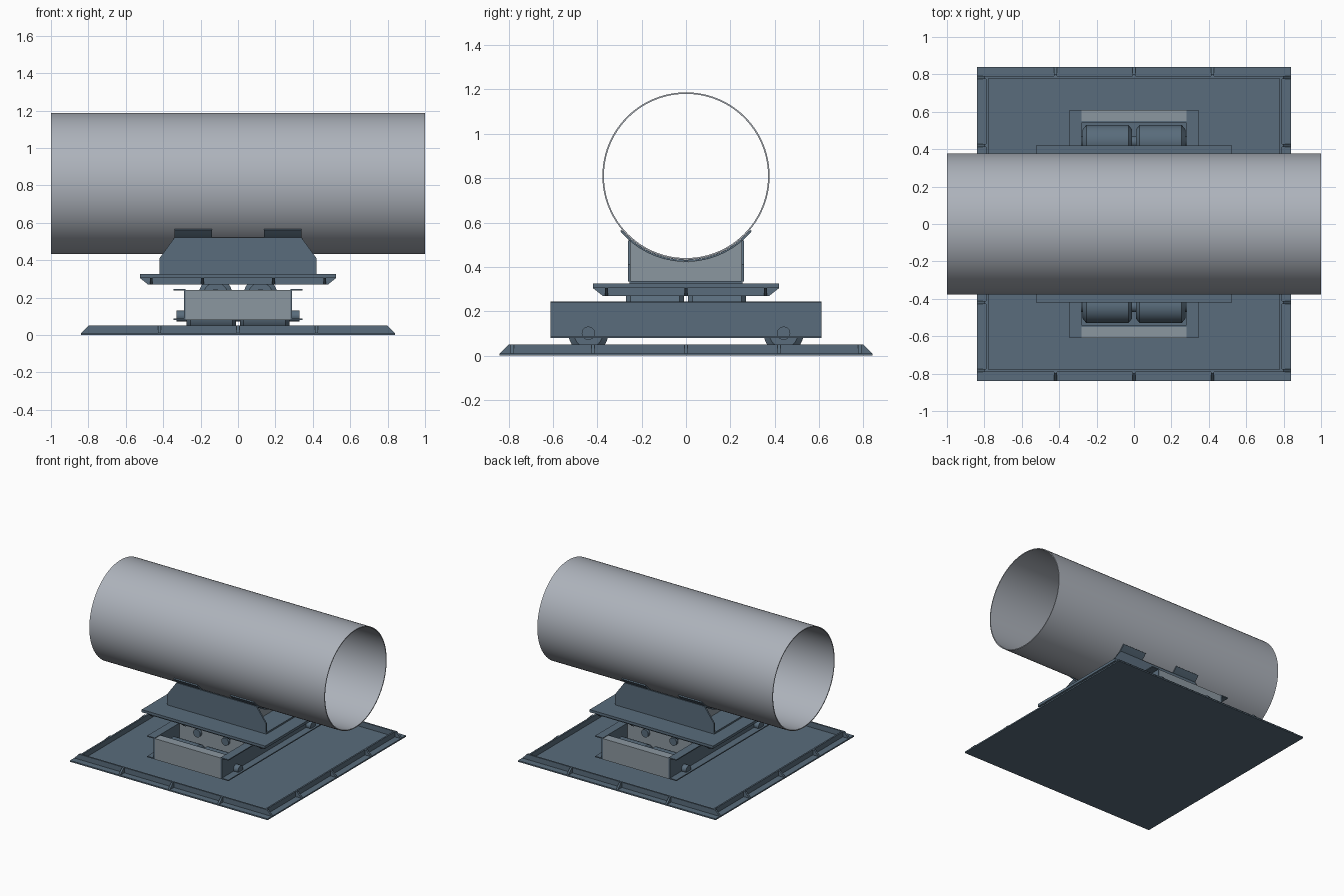
import bpy, bmesh
from math import sin, cos, pi, radians, asin, sqrt
from mathutils import Vector

if "Cube" in bpy.data.objects:
    bpy.data.objects.remove(bpy.data.objects["Cube"])


def material(name, rgb):
    m = bpy.data.materials.new(name)
    m.diffuse_color = (*rgb, 1)
    m.use_nodes = True
    m.node_tree.nodes["Principled BSDF"].inputs["Base Color"].default_value = m.diffuse_color
    return m


BLUE = material("painted_steel", (0.10, 0.15, 0.20))
LIGHT = material("light_steel", (0.26, 0.31, 0.35))
PIPE = material("pipe_steel", (0.42, 0.45, 0.50))


def finish(bm, name, mat, smooth=False):
    bmesh.ops.recalc_face_normals(bm, faces=bm.faces)
    me = bpy.data.meshes.new(name)
    bm.to_mesh(me)
    bm.free()
    me.materials.append(mat)
    ob = bpy.data.objects.new(name, me)
    bpy.context.collection.objects.link(ob)
    if smooth:
        bpy.ops.object.select_all(action='DESELECT')
        bpy.context.view_layer.objects.active = ob
        ob.select_set(True)
        bpy.ops.object.shade_smooth_by_angle(angle=radians(30))
    return ob


def prism(name, pts, axis, a, b, mat, smooth=False):
    """Extrude a profile from a to b; profile is (y,z) for axis x, (x,z) for axis y."""
    bm = bmesh.new()
    place = (lambda p, t: (t, p[0], p[1])) if axis == 'x' else (lambda p, t: (p[0], t, p[1]))
    face = bm.faces.new([bm.verts.new(place(p, a)) for p in pts])
    ext = bmesh.ops.extrude_face_region(bm, geom=[face])
    shift = Vector(place((0, 0), b - a))
    bmesh.ops.translate(bm, vec=shift, verts=[v for v in ext['geom'] if isinstance(v, bmesh.types.BMVert)])
    return finish(bm, name, mat, smooth)


def box(name, x, y, z, mat=BLUE):
    return prism(name, [(x[0], z[0]), (x[1], z[0]), (x[1], z[1]), (x[0], z[1])], 'y', y[0], y[1], mat)


def lathe(name, profile, axis, centre, mat, closed=False, n=48):
    """Turn (position, radius) points about the x or y axis."""
    bm = bmesh.new()
    rings = []
    for t, r in profile:
        ring = []
        for i in range(n):
            u, w = r * cos(2 * pi * i / n), r * sin(2 * pi * i / n)
            co = Vector((t, u, w)) if axis == 'x' else Vector((u, t, w))
            ring.append(bm.verts.new(co + Vector(centre)))
        rings.append(ring)
    pairs = list(zip(rings, rings[1:])) + ([(rings[-1], rings[0])] if closed else [])
    for p, q in pairs:
        for i in range(n):
            bm.faces.new((p[i], p[(i + 1) % n], q[(i + 1) % n], q[i]))
    if not closed:
        bm.faces.new(rings[0])
        bm.faces.new(rings[-1])
    return finish(bm, name, mat, True)


def rimmed_plate(name, hx, hy, z_plate, z_root, z_tip, inset, ribs_x, ribs_y):
    """Flat plate with upright rim walls and triangular gussets outside them."""
    box(name, (-hx, hx), (-hy, hy), z_plate)
    ix, iy, t = hx - inset, hy - inset, 0.012
    zz = (min(z_root, z_tip), max(z_root, z_tip))
    lip = inset * 0.2
    for s in (-1, 1):
        box(name + "_rim_y", (-ix, ix), sorted((s * iy, s * (iy - t))), zz)
        box(name + "_rim_x", sorted((s * ix, s * (ix - t))), (-iy + t, iy - t), zz)
        for c in ribs_x:
            prism(name + "_gusset", [(s * iy, z_root), (s * hy, z_root), (s * (iy + lip), z_tip), (s * iy, z_tip)],
                  'x', c - 0.007, c + 0.007, BLUE)
        for c in ribs_y:
            prism(name + "_gusset", [(s * ix, z_root), (s * hx, z_root), (s * (ix + lip), z_tip), (s * ix, z_tip)],
                  'y', c - 0.007, c + 0.007, BLUE)


# Base plate and the inverted sliding plate
rimmed_plate("base_plate", 0.84, 0.84, (0, 0.01), 0.01, 0.05, 0.05,
             (-0.42, 0, 0.42), (-0.783, -0.42, 0, 0.42, 0.783))
rimmed_plate("sliding_plate", 0.525, 0.42, (0.305, 0.325), 0.305, 0.27, 0.055,
             (-0.463, -0.19, 0.19, 0.463), (-0.358, 0, 0.358))

# Roller frame: outward channels, end tubes, cross plates
for s in (-1, 1):
    f = 0.008
    channel = [(0.28, 0.08), (0.345, 0.08), (0.345, 0.08 + f), (0.29, 0.08 + f),
               (0.29, 0.245 - f), (0.345, 0.245 - f), (0.345, 0.245), (0.28, 0.245)]
    prism("frame_channel", [(s * x, z) for x, z in channel], 'y', -0.61, 0.61, BLUE)
    box("frame_end_tube", (-0.28, 0.28), sorted((s * 0.55, s * 0.61)), (0.08, 0.24), LIGHT)
    box("frame_end_liner", (-0.28, 0.28), sorted((s * 0.54, s * 0.55)), (0.08, 0.24))
    box("frame_cross_plate", (-0.28, 0.28), sorted((s * 0.29, s * 0.31)), (0.08, 0.24), LIGHT)

# Barrel rollers and their pins
R = 0.09


def roller_set(prefix, axis, centre, half, pin_half):
    for s in (-1, 1):
        prof = [(0.01, R - 0.025), (0.03, R), (half - 0.02, R), (half, R - 0.025)]
        lathe(prefix + "_roller", [(s * t, r) for t, r in prof], axis, centre, BLUE)
    lathe(prefix + "_pin", [(-pin_half, 0.03), (pin_half, 0.03)], axis, centre, BLUE, n=32)


for s in (-1, 1):
    roller_set("lower", 'x', (0, s * 0.44, 0.101), 0.275, 0.33)
    roller_set("upper", 'y', (s * 0.12, 0, 0.215), 0.27, 0.33)

# Pipe
ZC, RO = 0.81, 0.377
lathe("pipe", [(-1, RO), (1, RO), (1, RO - 0.007), (-1, RO - 0.007)], 'x', (0, 0, ZC), PIPE, closed=True, n=96)


def arc(r, a, n=24):
    return [(r * sin(-a + 2 * a * i / n), ZC - r * cos(-a + 2 * a * i / n)) for i in range(n + 1)]


# Saddle: folded tray with slanted cheeks, cross webs and curved pads
for s in (-1, 1):
    cheek = [(-0.42, 0.335), (0.42, 0.335), (0.42, 0.41), (0.34, 0.52), (-0.34, 0.52), (-0.42, 0.41)]
    prism("saddle_cheek", cheek, 'y', s * 0.25, s * 0.262, BLUE)
    r_pad = RO + 0.010
    web = [(-0.25, 0.337), (0.25, 0.337)] + arc(r_pad, asin(0.25 / r_pad))[::-1]
    prism("saddle_web", web, 'x', s * 0.24 - 0.008, s * 0.24 + 0.008, LIGHT)
    pad = arc(RO + 0.001, radians(50)) + arc(r_pad, radians(50))[::-1]
    prism("saddle_pad", pad, 'x', s * 0.14, s * 0.34, BLUE, True)
box("saddle_floor", (-0.42, 0.42), (-0.255, 0.255), (0.325, 0.337))
